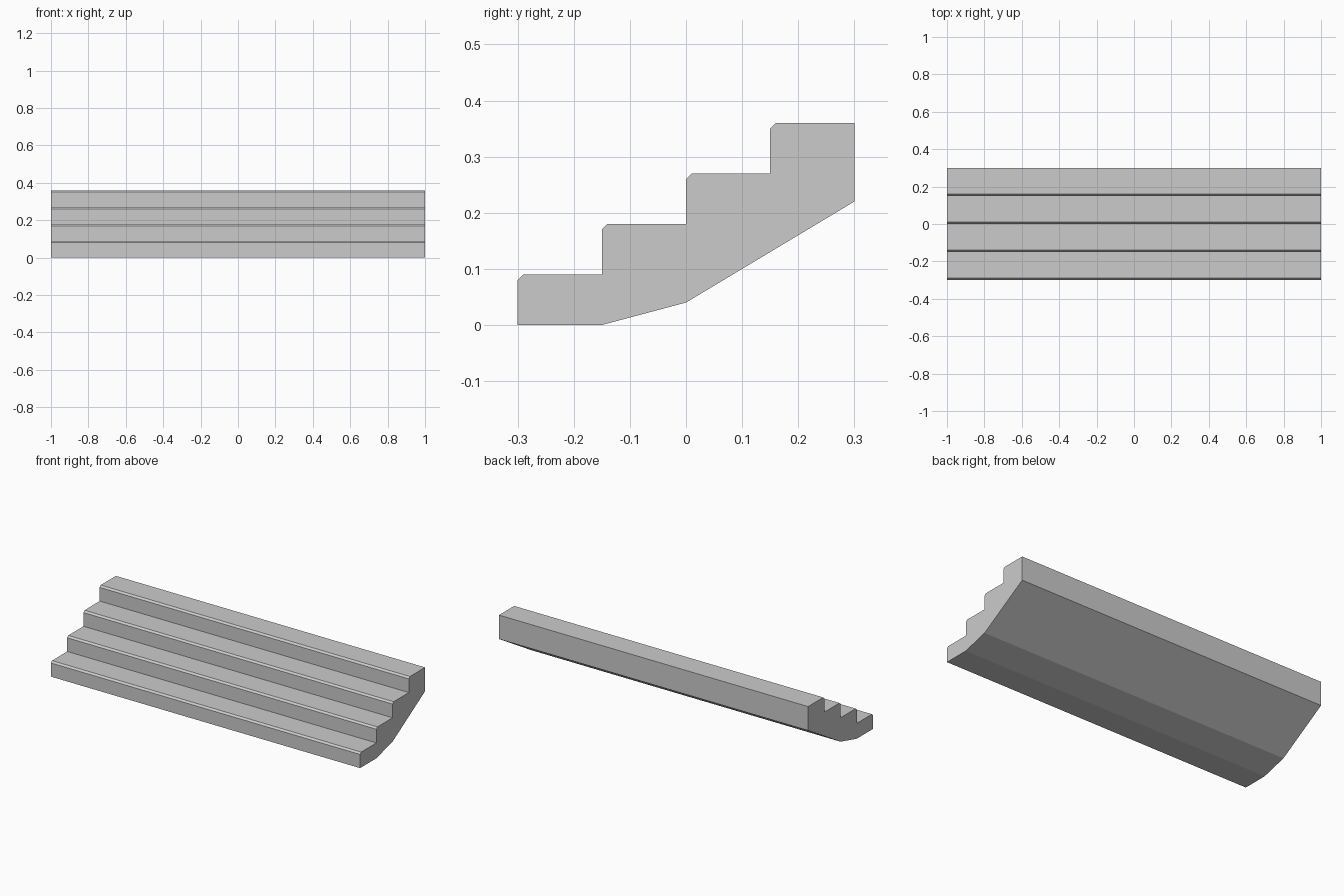
import bpy
import bmesh

cube = bpy.data.objects.get("Cube")
if cube:
    bpy.data.objects.remove(cube, do_unlink=True)

STEPS, TREAD, RISE, CHAMFER = 4, 0.15, 0.09, 0.01
HALF_WIDTH, FRONT = 1.0, -0.3

# Plain stone grey
stone = bpy.data.materials.new("stone_grey")
stone.use_nodes = True
colour = (0.6, 0.6, 0.6, 1)
stone.diffuse_color = colour
stone.node_tree.nodes["Principled BSDF"].inputs["Base Color"].default_value = colour

# Side profile: chamfered steps going up, then the sloping underside
profile = [(FRONT, 0)]
for i in range(STEPS):
    y, top = FRONT + i * TREAD, (i + 1) * RISE
    profile += [(y, top - CHAMFER), (y + CHAMFER, top), (y + TREAD, top)]
profile += [(0.3, 0.22), (0, 0.04), (-0.15, 0)]

# Extrude the profile across the full width
bm = bmesh.new()
end = bm.faces.new([bm.verts.new((-HALF_WIDTH, y, z)) for y, z in profile])
result = bmesh.ops.extrude_face_region(bm, geom=[end], use_keep_orig=True)
moved = [v for v in result["geom"] if isinstance(v, bmesh.types.BMVert)]
bmesh.ops.translate(bm, verts=moved, vec=(2 * HALF_WIDTH, 0, 0))
bmesh.ops.recalc_face_normals(bm, faces=bm.faces)

mesh = bpy.data.meshes.new("stair_flight")
bm.to_mesh(mesh)
bm.free()
mesh.materials.append(stone)
stairs = bpy.data.objects.new("stair_flight", mesh)
bpy.context.collection.objects.link(stairs)
